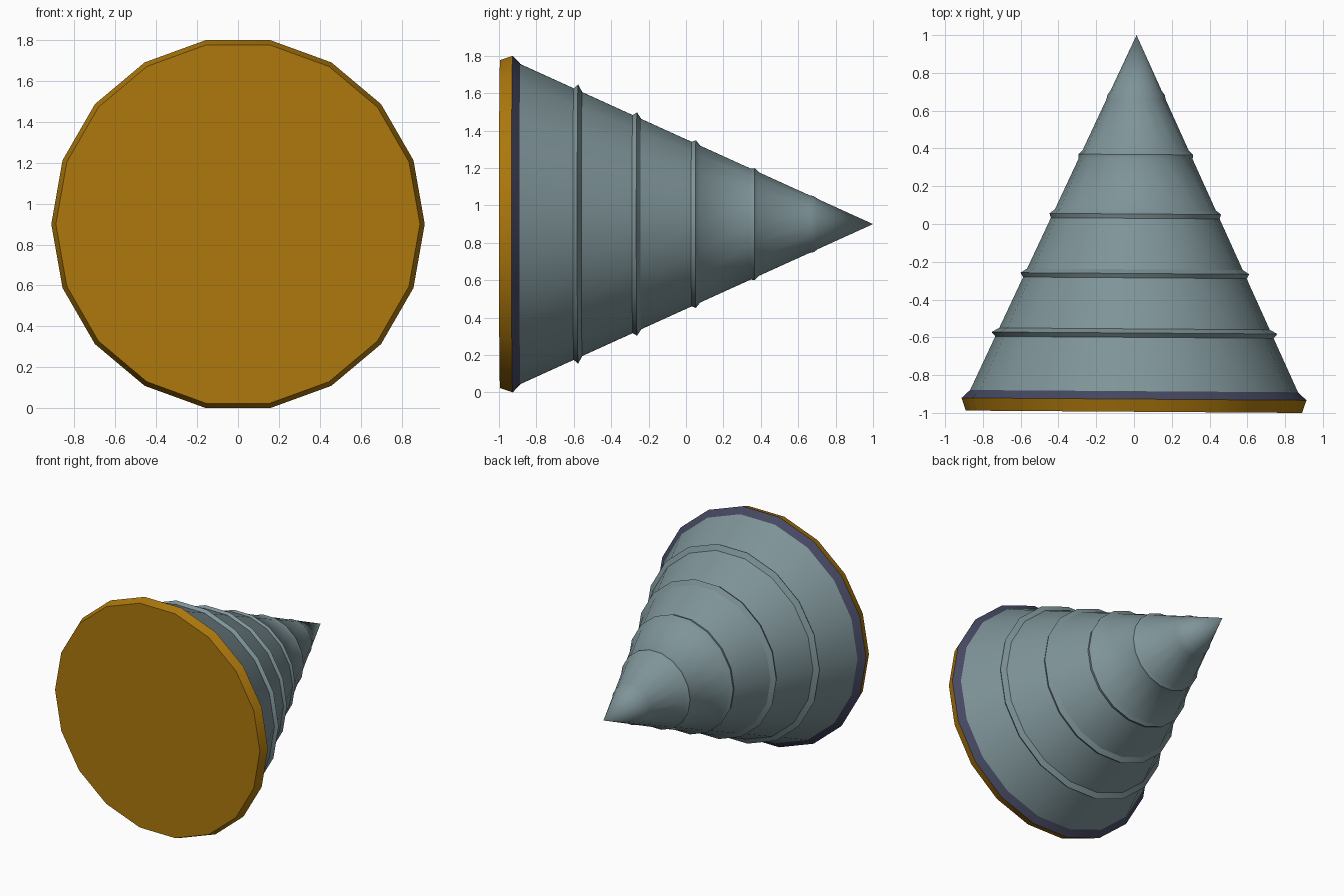
import bpy, bmesh, math
from mathutils import Matrix

cube = bpy.data.objects.get("Cube")
if cube:
    bpy.data.objects.remove(cube, do_unlink=True)

SIDES = 18
CENTRE_Z = 0.9
TIP_Y, BASE_Y, BASE_R = 1.0, -0.885, 0.868
# The whole body is turned very slightly about the vertical axis
PLACE = Matrix.Translation((0.0065, 0, CENTRE_Z)) @ Matrix.Rotation(math.radians(-0.4), 4, 'Z')


def material(name, rgb):
    m = bpy.data.materials.new(name)
    m.use_nodes = True
    m.diffuse_color = (*rgb, 1)
    m.node_tree.nodes["Principled BSDF"].inputs["Base Color"].default_value = (*rgb, 1)
    return m


def lathe(name, profile, mat):
    """Spin (y, radius) points about the y axis; a zero radius closes to a point."""
    bm = bmesh.new()
    rings = []
    for y, r in profile:
        if r == 0:
            rings.append([bm.verts.new((0, y, 0))] * SIDES)
        else:
            angles = [math.tau * i / SIDES for i in range(SIDES)]
            rings.append([bm.verts.new((r * math.cos(a), y, r * math.sin(a))) for a in angles])
    for a, b in zip(rings, rings[1:]):
        for i in range(SIDES):
            j = (i + 1) % SIDES
            corners = list(dict.fromkeys((a[i], a[j], b[j], b[i])))
            bm.faces.new(corners)
    # Flat disc over an open front ring
    if name == "base_cap":
        bm.faces.new(rings[0])
    bmesh.ops.recalc_face_normals(bm, faces=bm.faces)
    # Open shells: make sure the surface faces away from the axis
    f = bm.faces[0]
    c = f.calc_center_median()
    if f.normal.x * c.x + f.normal.z * c.z < 0:
        bmesh.ops.reverse_faces(bm, faces=bm.faces)
    bm.transform(PLACE)
    mesh = bpy.data.meshes.new(name)
    bm.to_mesh(mesh)
    bm.free()
    mesh.materials.append(mat)
    ob = bpy.data.objects.new(name, mesh)
    bpy.context.collection.objects.link(ob)
    bpy.ops.object.select_all(action='DESELECT')
    ob.select_set(True)
    bpy.context.view_layer.objects.active = ob
    bpy.ops.object.shade_smooth_by_angle(angle=math.radians(30))
    return ob


def cone_radius(y):
    return BASE_R * (TIP_Y - y) / (TIP_Y - BASE_Y)


gold = material("dark gold", (0.42, 0.19, 0.004))
navy = material("dusky navy", (0.061, 0.067, 0.122))
grey = material("blue grey", (0.21, 0.295, 0.315))

# Gold disc with a flared rim
lathe("base_cap", [(-0.994, 0.89), (-0.927, 0.913)], gold)

# Bevelled collar between disc and cone
lathe("collar", [(-0.927, 0.913), (BASE_Y, BASE_R)], navy)

# Cone with five raised ridges that shrink toward the tip
profile = [(BASE_Y, BASE_R)]
for k in range(5):
    y = -0.577 + 0.315 * k
    profile += [(y - 0.023, cone_radius(y - 0.023)),
                (y, cone_radius(y) * 1.042),
                (y + 0.022, cone_radius(y + 0.022))]
profile.append((TIP_Y, 0))
lathe("ridged_cone", profile, grey)
